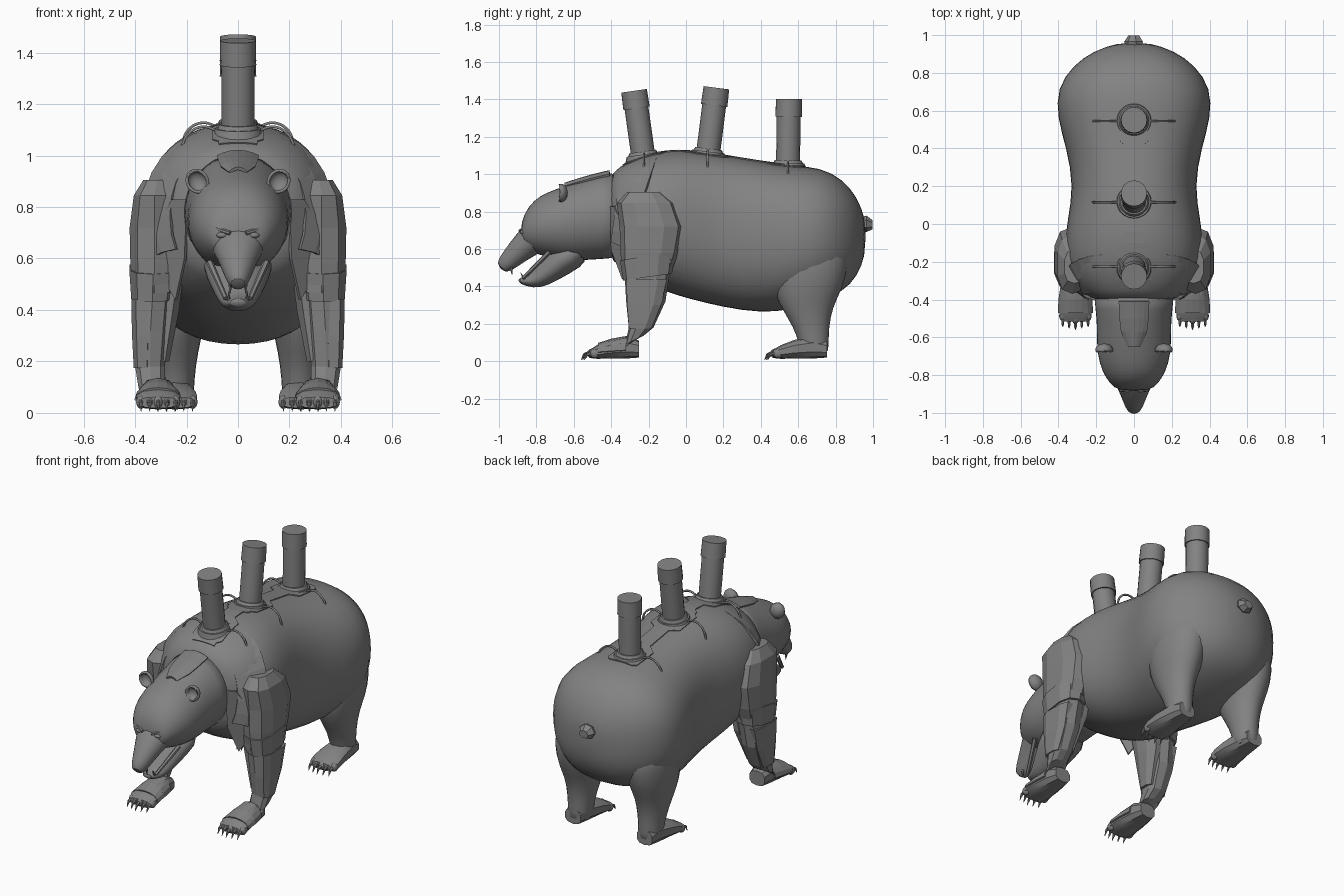
import bpy, bmesh, math
from mathutils import Vector, Matrix
from mathutils.bvhtree import BVHTree

if "Cube" in bpy.data.objects:
    bpy.data.objects.remove(bpy.data.objects["Cube"])

grey = bpy.data.materials.new("plain grey")
grey.use_nodes = True
grey.diffuse_color = (0.225, 0.225, 0.225, 1)
grey.node_tree.nodes["Principled BSDF"].inputs["Base Color"].default_value = grey.diffuse_color


def finish(name, bm, smooth=None, subsurf=0, solid=0):
    bmesh.ops.recalc_face_normals(bm, faces=bm.faces)
    me = bpy.data.meshes.new(name)
    bm.to_mesh(me)
    bm.free()
    ob = bpy.data.objects.new(name, me)
    bpy.context.collection.objects.link(ob)
    me.materials.append(grey)
    if solid:
        ob.modifiers.new("thickness", 'SOLIDIFY').thickness = solid
    if subsurf:
        m = ob.modifiers.new("rounding", 'SUBSURF')
        m.levels = m.render_levels = subsurf
    if smooth:
        bpy.ops.object.select_all(action='DESELECT')
        ob.select_set(True)
        bpy.context.view_layer.objects.active = ob
        bpy.ops.object.shade_smooth_by_angle(angle=math.radians(smooth))
    return ob


def loft(name, rings, n=12, power=2.0, arc=None, **kw):
    """Skin rings of (x, y, z, half width, half depth, pitch in degrees)."""
    bm = bmesh.new()
    rows = []
    for x, y, z, rx, rv, pitch in rings:
        p = math.radians(pitch)
        v = Vector((0, -math.sin(p), math.cos(p)))
        row = []
        for i in range(n):
            if arc:
                a = math.radians(arc[0] + (arc[1] - arc[0]) * i / (n - 1))
            else:
                a = math.tau * (i + 0.5) / n
            c, s = math.cos(a), math.sin(a)
            c = math.copysign(abs(c) ** (2 / power), c)
            s = math.copysign(abs(s) ** (2 / power), s)
            row.append(bm.verts.new(Vector((x + rx * c, y, z)) + v * rv * s))
        rows.append(row)
    for r, q in zip(rows, rows[1:]):
        for i in range(n - 1 if arc else n):
            j = (i + 1) % n
            bm.faces.new((r[i], r[j], q[j], q[i]))
    if not arc:
        bm.faces.new(rows[0])
        bm.faces.new(rows[-1])
    return finish(name, bm, **kw)


def span(sections):
    """Turn (y, top, bottom, half width) into rings."""
    return [(0, y, (t + b) / 2, w, (t - b) / 2, 0) for y, t, b, w in sections]


def rod(name, start, end, r1, r2, n=16, smooth=40):
    a, b = Vector(start), Vector(end)
    bm = bmesh.new()
    turn = (b - a).to_track_quat('Z', 'Y').to_matrix().to_4x4()
    bmesh.ops.create_cone(bm, cap_ends=True, segments=n, radius1=r1, radius2=r2,
                          depth=(b - a).length, matrix=Matrix.Translation((a + b) / 2) @ turn)
    return finish(name, bm, smooth)


def ball(name, centre, size, rot=0.0, cut=False):
    bm = bmesh.new()
    bmesh.ops.create_uvsphere(bm, u_segments=14, v_segments=10, radius=1)
    if cut:  # open the front so the shell becomes a cup
        bmesh.ops.delete(bm, geom=[v for v in bm.verts if v.co.y < -0.4], context='VERTS')
    bmesh.ops.transform(bm, verts=bm.verts, matrix=Matrix.Translation(centre)
                        @ Matrix.Rotation(rot, 4, 'Y') @ Matrix.Diagonal((*size, 1)))
    return finish(name, bm, 60, solid=0.012 if cut else 0)


# Torso, neck and head
torso = [(-.42, .99, .55, .21), (-.36, 1.04, .51, .275), (-.25, 1.1, .43, .36), (-.1, 1.13, .365, .37),
         (.02, 1.13, .33, .355), (.2, 1.105, .285, .322), (.4, 1.07, .255, .36), (.56, 1.05, .27, .41),
         (.72, 1.04, .32, .412), (.84, .975, .37, .325), (.915, .88, .45, .22), (.962, .76, .57, .08)]
body = loft("body", span(torso), 24, 2.35, subsurf=1, smooth=60)
head = [(-.34, 1.03, .53, .24), (-.45, 1.005, .55, .2), (-.58, .965, .53, .2), (-.69, .925, .545, .197),
        (-.78, .89, .565, .172), (-.845, .83, .59, .13), (-.885, .74, .62, .085)]
loft("neck_and_head", span(head), 20, subsurf=1, smooth=60)
loft("upper_muzzle", [(0, -.72, .72, .15, .1, 40), (0, -.82, .655, .11, .088, 42),
                      (0, -.9, .585, .073, .066, 42), (0, -.96, .525, .05, .052, 42),
                      (0, -.993, .495, .03, .032, 42)], 14, subsurf=1, smooth=60)
loft("lower_jaw", [(0, -.56, .61, .16, .095, 40), (0, -.68, .53, .125, .085, 42), (0, -.77, .45, .085, .06, 42),
                   (0, -.83, .42, .062, .038, 25), (0, -.9, .432, .032, .014, 0)], 14, subsurf=1, smooth=60)
ball("nose", (0, -.978, .525), (.027, .02, .022))
loft("tail", [(0, .93, .735, .045, .035, 0), (0, .965, .735, .052, .045, 0), (0, .998, .73, .03, .025, 0)], 7)

# Head crest and shoulder collar plates
loft("head_crest", span([(-.65, .955, .54, .09), (-.57, .98, .54, .17), (-.5, 1.0, .54, .19),
                         (-.41, 1.022, .55, .2)]), 7, arc=(66, 114), solid=.012)
loft("shoulder_collar", [(0, y, z, w, h, p) for y, z, w, h, p in
     [(-.385, .765, .265, .28, -8), (-.33, .77, .325, .325, -14), (-.27, .765, .37, .37, -19)]],
     19, 2.25, arc=(-25, 205), solid=.014)

# Spine plate lies on the back and widens around each canister
bpy.context.view_layer.update()
tree = BVHTree.FromObject(body, bpy.context.evaluated_depsgraph_get())


def back_height(x, y):
    return tree.ray_cast(Vector((x, y, 2)), Vector((0, 0, -1)))[0].z


mounts = [(-.225, -.05), (.115, .045), (.545, .005)]
bm = bmesh.new()
rows = []
for i in range(50):
    y = -.34 + i * .02
    near = min(abs(y - m[0]) for m in mounts)
    w = .05 if near > .12 else .075 if near > .09 else .1
    rows.append([bm.verts.new((w * k / 3, y, back_height(w * k / 3, y) + .006)) for k in range(-3, 4)])
for r, q in zip(rows, rows[1:]):
    for i in range(6):
        bm.faces.new((r[i], r[i + 1], q[i + 1], q[i]))
finish("spine_plate", bm, solid=.01)

# Canisters with base rings, caps and side cables
for label, (y, lean) in zip(("front", "middle", "rear"), mounts):
    z = back_height(0, y)
    foot = Vector((0, y, z - .025))
    axis = Vector((0, lean, .355)).normalized()
    top = foot + axis * .378
    rod(label + "_canister", foot, top, .064, .064)
    rod(label + "_canister_cap", top - axis * .095, top, .071, .069)
    rod(label + "_base_flange", foot, foot + axis * .034, .1, .088, 20)
    rod(label + "_base_collar", foot + axis * .034, foot + axis * .05, .08, .072, 20)
    for side, s in (("left", 1), ("right", -1)):
        cu = bpy.data.curves.new(label + "_cable", 'CURVE')
        cu.dimensions = '3D'
        cu.bevel_depth = .006
        cu.bevel_resolution = 1
        cu.resolution_u = 5
        sp = cu.splines.new('BEZIER')
        pts = [(.08, z), (.14, z + .015), (.195, z - .015), (.22, back_height(.22, y) - .01)]
        sp.bezier_points.add(len(pts) - 1)
        for b, (px, pz) in zip(sp.bezier_points, pts):
            b.co = (px * s, y, pz)
            b.handle_left_type = b.handle_right_type = 'AUTO'
        cu.materials.append(grey)
        ob = bpy.data.objects.new(f"{side}_{label}_cable", cu)
        bpy.context.collection.objects.link(ob)


def paw(name, x, heel, toe, w):
    """Flat foot running forward from heel to toe, with five claws."""
    d = toe - heel
    loft(name, [(x, heel, .065, w * .6, .045, 0), (x, heel + d * .25, .075, w * .75, .06, 0),
                (x, heel + d * .6, .065, w * .92, .05, 0), (x, heel + d * .85, .05, w, .037, 0),
                (x, toe, .04, w * .85, .022, 0)], 10, 2.6, smooth=35)
    for i in range(-2, 3):
        cx = x + i * w * .38
        y = toe + .012 + abs(i) * .008
        ball(f"{name}_toe_{i + 3}", (cx, y, .042), (w * .22, .026, .026))
        rod(f"{name}_claw_{i + 3}", (cx, y - .015, .046), (cx, y - .042, .036), .009, .008, 6)
        rod(f"{name}_claw_tip_{i + 3}", (cx, y - .04, .038), (cx, y - .058, .006), .008, .001, 6)


for side, s in (("left", 1), ("right", -1)):
    def limb(name, rows, n=10, **kw):
        return loft(f"{side}_{name}", [(x * s, y, z, rx, ry, p - 90) for x, y, z, rx, ry, p in rows], n, **kw)

    # Ears, eyes, brows and teeth
    ball(side + "_ear", (.158 * s, -.668, .9), (.046, .036, .05), .6 * s, cut=True)
    ball(side + "_eye", (.062 * s, -.872, .69), (.022, .016, .012))
    rod(side + "_brow", (.03 * s, -.888, .698), (.09 * s, -.86, .718), .009, .007, 6)
    rod(side + "_upper_fang", (.03 * s, -.935, .5), (.03 * s, -.93, .462), .009, .001, 6)
    rod(side + "_lower_fang", (.035 * s, -.86, .43), (.036 * s, -.885, .475), .009, .001, 6)
    rod(side + "_lip", (.11 * s, -.73, .585), (.048 * s, -.87, .445), .014, .01, 6)

    # Hind leg
    limb("hind_leg", [(.22, .67, .68, .15, .2, 0), (.235, .665, .5, .147, .212, 0), (.24, .65, .38, .125, .19, 0),
                      (.24, .645, .29, .1, .145, 0), (.24, .67, .18, .078, .097, 0),
                      (.24, .685, .09, .072, .082, 0), (.24, .685, .022, .068, .077, 0)], 12, subsurf=1, smooth=60)
    paw(side + "_hind_paw", .245 * s, .755, .465, .09)

    # Front leg: faceted shoulder guard, elbow cuff and forearm
    limb("shoulder_guard", [(.315, -.225, .905, .055, .09, 0), (.325, -.215, .845, .083, .155, 0),
                            (.325, -.185, .72, .1, .17, 0), (.325, -.195, .58, .097, .155, 0),
                            (.325, -.205, .485, .088, .138, 8)], power=2.6)
    limb("elbow_cuff", [(.33, -.205, .565, .096, .15, 10), (.333, -.205, .45, .085, .132, 8)], power=2.6)
    limb("forearm", [(.33, -.205, .5, .078, .125, 5), (.34, -.215, .32, .073, .105, 0),
                     (.342, -.24, .18, .06, .066, 0), (.335, -.275, .115, .055, .055, 25),
                     (.325, -.33, .07, .055, .04, 50)], power=2.6)
    limb("forearm_plate", [(.375, -.21, .44, .042, .115, 0), (.372, -.225, .3, .042, .095, 0),
                           (.372, -.25, .175, .035, .058, 0)], 8, power=3)
    limb("inner_arm", [(.245, -.2, .6, .045, .12, 0), (.27, -.2, .4, .045, .1, 0),
                       (.295, -.235, .2, .03, .05, 0)], 8)
    paw(side + "_front_paw", .31 * s, -.25, -.515, .088)
    loft(side + "_paw_guard", [(.31 * s, -.32, .06, .078, .075, 0), (.31 * s, -.4, .055, .09, .066, 0),
                               (.31 * s, -.47, .05, .093, .048, 0)], 9, arc=(0, 180), solid=.01)

    # Chest panel between neck and shoulder
    bm = bmesh.new()
    outline = [(.19, -.395, .83), (.25, -.375, .83), (.3, -.33, .74), (.27, -.3, .5), (.235, -.33, .44), (.2, -.39, .6)]
    bm.faces.new([bm.verts.new((x * s, y, z)) for x, y, z in outline])
    finish(side + "_chest_panel", bm, solid=.015)
